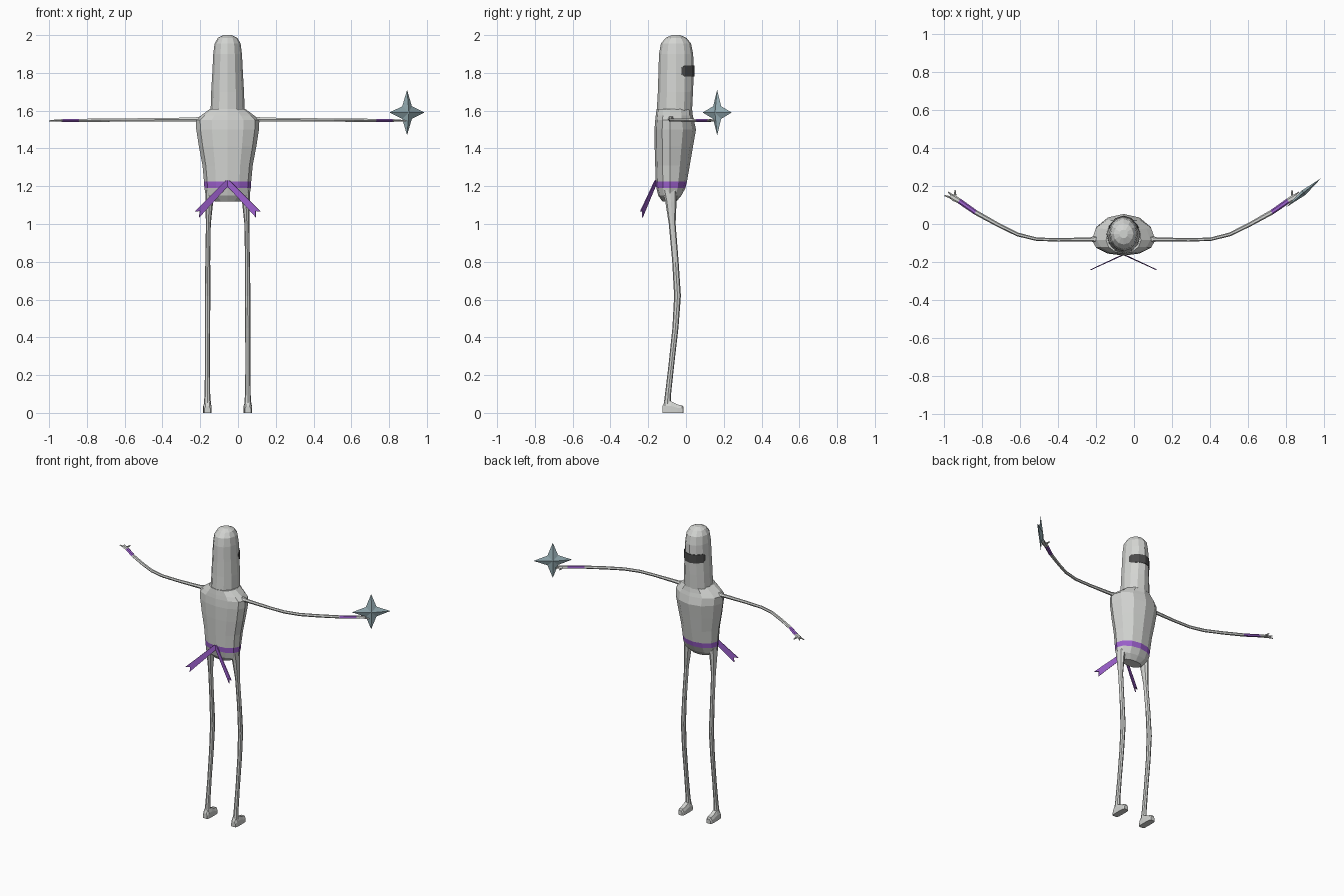
import bpy, bmesh, math
from mathutils import Vector

cube = bpy.data.objects.get("Cube")
if cube:
    bpy.data.objects.remove(cube, do_unlink=True)

CX = -0.055  # body centre line


def material(name, rgb):
    m = bpy.data.materials.new(name)
    m.use_nodes = True
    m.diffuse_color = (*rgb, 1)
    m.node_tree.nodes["Principled BSDF"].inputs["Base Color"].default_value = (*rgb, 1)
    return m


GREY = material("pale grey", (0.65, 0.66, 0.64))
PURPLE = material("purple", (0.34, 0.12, 0.62))
DARK = material("dark grey", (0.07, 0.07, 0.07))
STEEL = material("steel blue", (0.34, 0.47, 0.51))


def finish(name, bm, mats, rule=None):
    bmesh.ops.recalc_face_normals(bm, faces=bm.faces[:])
    if rule:
        for f in bm.faces:
            f.material_index = rule(f.calc_center_median())
    me = bpy.data.meshes.new(name)
    bm.to_mesh(me)
    bm.free()
    for m in mats:
        me.materials.append(m)
    ob = bpy.data.objects.new(name, me)
    bpy.context.collection.objects.link(ob)
    return ob


def loft(name, rings, mats, rule=None):
    """Skin a list of equal-sized point rings and cap both ends."""
    bm = bmesh.new()
    vs = [[bm.verts.new(p) for p in r] for r in rings]
    n = len(vs[0])
    for a, b in zip(vs, vs[1:]):
        for i in range(n):
            bm.faces.new((a[i], a[(i + 1) % n], b[(i + 1) % n], b[i]))
    bm.faces.new(vs[0])
    bm.faces.new(vs[-1])
    return finish(name, bm, mats, rule)


def oval(z, w, front, back, yc, n=12):
    """Horizontal ring with separate front and back depths."""
    pts = []
    for i in range(n):
        a = math.tau * i / n
        s = math.sin(a)
        depth = front - yc if s > 0 else yc - back
        pts.append(Vector((CX + w * math.cos(a), yc + depth * s, z)))
    return pts


def tube(name, path, mats, rule=None, n=6):
    """Path entries: point, sideways radius, vertical radius."""
    rings = []
    for i, (p, r, h) in enumerate(path):
        t = Vector(path[min(i + 1, len(path) - 1)][0]) - Vector(path[max(i - 1, 0)][0])
        side = Vector((-t.y, t.x, 0)).normalized()
        rings.append([Vector(p) + side * r * math.cos(math.tau * k / n)
                      + Vector((0, 0, h * math.sin(math.tau * k / n))) for k in range(n)])
    return loft(name, rings, mats, rule)


# Torso with belt: height, half width, front, back
torso = [(1.12, .07, -.05, -.125), (1.15, .116, -.025, -.147), (1.19, .123, -.003, -.157),
         (1.225, .125, .005, -.16), (1.31, .133, .02, -.163), (1.41, .152, .037, -.166),
         (1.5, .166, .053, -.167), (1.55, .168, .042, -.163), (1.575, .14, .036, -.16),
         (1.61, .092, .032, -.156)]
loft("torso", [oval(*r, -.085) for r in torso], [GREY, PURPLE],
     lambda c: int(1.19 < c.z < 1.225))

# Head
head = [(1.6, .09, .032, -.155), (1.7, .087, .037, -.149), (1.8, .081, .041, -.146),
        (1.9, .076, .038, -.143), (1.955, .069, .027, -.133), (1.985, .052, .003, -.108),
        (2.0, .022, -.03, -.075)]
loft("head", [oval(*r, -.053) for r in head], [GREY])

# Eye band: thin curved plate across the face
ring = oval(1.81, .084, .044, -.149, -.053)
band = [ring[1].lerp(ring[0], .4)] + ring[1:6] + [ring[5].lerp(ring[6], .4)]
bm = bmesh.new()
cols = []
for i, p in enumerate(band):
    h = .016 if i in (0, len(band) - 1) else .029
    cols.append([bm.verts.new(p + Vector((0, 0, s * h))) for s in (-1, 1)])
for a, b in zip(cols, cols[1:]):
    bm.faces.new((b[0], a[0], a[1], b[1]))
eye = finish("eye_band", bm, [DARK])
mod = eye.modifiers.new("thickness", 'SOLIDIFY')
mod.thickness = .004

# Limbs, mirrored about the body centre line
arm = [(.14, -.08, .02, .018), (.175, -.081, .011, .012), (.345, -.084, .009, .01),
       (.46, -.08, .009, .01), (.56, -.055, .01, .01), (.665, -.003, .011, .01),
       (.782, .062, .013, .009), (.868, .122, .014, .008), (.895, .137, .016, .007),
       (.915, .15, .013, .006)]
leg = [(1.18, .092, -.085, .026, .04), (1.12, .097, -.08, .021, .03),
       (1.0, .102, -.073, .013, .018), (.8, .105, -.056, .013, .017),
       (.62, .106, -.045, .015, .018), (.45, .107, -.056, .014, .016),
       (.25, .107, -.078, .013, .015), (.1, .107, -.095, .015, .016),
       (.03, .107, -.1, .02, .02)]
foot = [(-.125, .016, .035), (-.112, .021, .06), (-.08, .022, .062),
        (-.045, .022, .044), (-.02, .02, .04), (-.012, .014, .03)]
for side, s in (("left", 1), ("right", -1)):
    tube(side + "_arm", [((CX + s * d, y, 1.555 - .008 * d), r, h) for d, y, r, h in arm],
         [GREY, PURPLE], lambda c: int(.79 < abs(c.x - CX) < .86))
    # Fingers and thumb
    for k, (dx, dy) in enumerate(((.04, .012), (.028, .025), (.0, .03))):
        base = Vector((CX + s * (.905 - .008 * k), .138 + .006 * k, 1.548))
        tube(f"{side}_finger_{k + 1}",
             [(base, .007, .006), (base + Vector((s * dx, dy, -.002)), .003, .003)], [GREY])
    loft(side + "_leg",
         [[(CX + s * d + rx * math.cos(math.tau * k / 8), y + ry * math.sin(math.tau * k / 8), z)
           for k in range(8)] for z, d, y, rx, ry in leg], [GREY])
    x = CX + s * .107
    loft(side + "_foot",
         [[(x - w, y, 0), (x + w, y, 0), (x + w, y, t * .6), (x + w * .6, y, t),
           (x - w * .6, y, t), (x - w, y, t * .6)] for y, w, t in foot], [GREY])

    # Belt tail with a notched end
    bm = bmesh.new()
    outline = [(-.005, 1.205), (0, 1.232), (.012, 1.228), (.174, 1.066), (.148, 1.068), (.15, 1.035)]
    bm.faces.new([bm.verts.new((CX + s * d, -.16 - .47 * max(d, 0), z)) for d, z in outline])
    tail = finish(side + "_belt_tail", bm, [PURPLE])
    mod = tail.modifiers.new("thickness", 'SOLIDIFY')
    mod.thickness = .005
    mod.offset = 0

# Four-pointed throwing star in the left hand
centre = Vector((.895, .165, 1.59))
across = Vector((.77, .64, 0))
up = Vector((0, 0, 1))
bm = bmesh.new()
rim = []
for k in range(8):
    a = math.tau * k / 8
    r = .12 if k % 2 == 0 else .047
    rim.append(bm.verts.new(centre + across * r * math.cos(a) + up * r * math.sin(a)))
for s in (-1, 1):
    tip = bm.verts.new(centre + across.cross(up) * s * .015)
    for k in range(8):
        bm.faces.new((tip, rim[k], rim[(k + 1) % 8]))
finish("throwing_star", bm, [STEEL])
